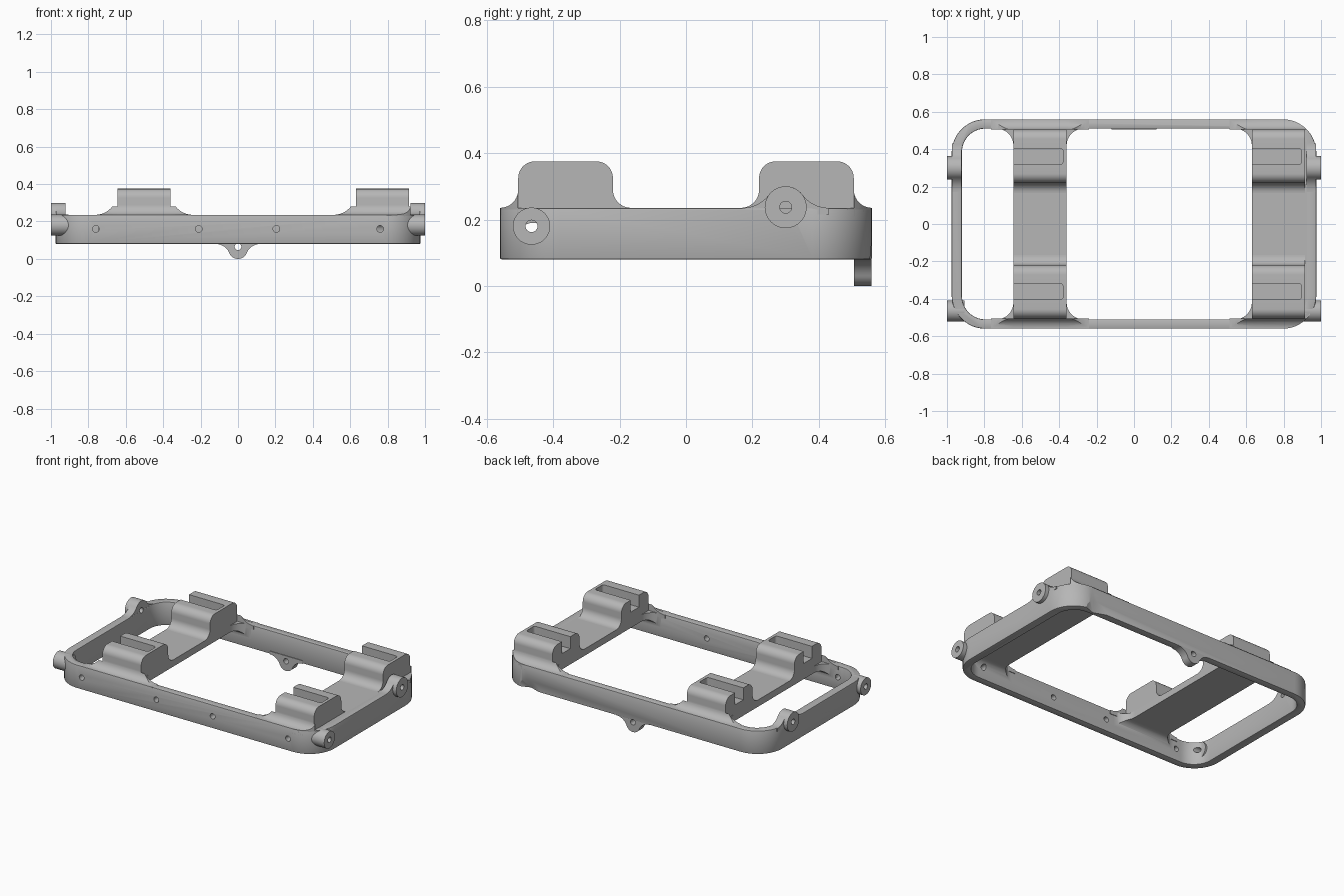
import bpy, bmesh
from math import radians, degrees, atan2, cos, sin, pi

if "Cube" in bpy.data.objects:
    bpy.data.objects.remove(bpy.data.objects["Cube"], do_unlink=True)

# single grey material
grey = bpy.data.materials.new("matte_grey")
grey.use_nodes = True
GREY = (0.47, 0.47, 0.47, 1)
grey.diffuse_color = GREY
bsdf = next(n for n in grey.node_tree.nodes if n.type == 'BSDF_PRINCIPLED')
bsdf.inputs["Base Color"].default_value = GREY
bsdf.inputs["Roughness"].default_value = 0.6

TOP, BOTTOM = 0.235, 0.08          # rim heights
OUT_X, OUT_Y = 0.975, 0.56         # outer half sizes
IN_X, IN_Y = 0.92, 0.51            # inner half sizes
BARS = {"right": (-0.645, -0.36), "left": (0.63, 0.915)}


def arc(cx, cy, r, a0, a1, n=10):
    angles = [radians(a0 + (a1 - a0) * i / n) for i in range(n + 1)]
    return [(cx + r * cos(a), cy + r * sin(a)) for a in angles]


def rounded(x0, x1, y0, y1, r, n=12):
    return (arc(x1 - r, y1 - r, r, 0, 90, n) + arc(x0 + r, y1 - r, r, 90, 180, n)
            + arc(x0 + r, y0 + r, r, 180, 270, n) + arc(x1 - r, y0 + r, r, 270, 360, n))


def prism(name, pts, axis, a, b):
    """Extrude a 2D profile along an axis between a and b."""
    place = {'x': lambda u, v, w: (w, u, v),
             'y': lambda u, v, w: (u, w, v),
             'z': lambda u, v, w: (u, v, w)}[axis]
    bm = bmesh.new()
    rings = [[bm.verts.new(place(u, v, w)) for u, v in pts] for w in (a, b)]
    n = len(pts)
    for ring in rings:
        bm.faces.new(ring)
    for i in range(n):
        j = (i + 1) % n
        bm.faces.new((rings[0][i], rings[0][j], rings[1][j], rings[1][i]))
    bmesh.ops.remove_doubles(bm, verts=bm.verts, dist=1e-5)
    bmesh.ops.recalc_face_normals(bm, faces=bm.faces)
    mesh = bpy.data.meshes.new(name)
    bm.to_mesh(mesh)
    bm.free()
    mesh.materials.append(grey)
    ob = bpy.data.objects.new(name, mesh)
    bpy.context.collection.objects.link(ob)
    return ob


def activate(ob):
    bpy.ops.object.select_all(action='DESELECT')
    ob.select_set(True)
    bpy.context.view_layer.objects.active = ob


def combine(ob, other, op='DIFFERENCE'):
    """Apply a boolean and discard the helper."""
    mod = ob.modifiers.new(op, 'BOOLEAN')
    mod.operation, mod.object, mod.solver = op, other, 'EXACT'
    activate(ob)
    bpy.ops.object.modifier_apply(modifier=mod.name)
    bpy.data.objects.remove(other, do_unlink=True)


def soften(ob, width):
    mod = ob.modifiers.new("edge", 'BEVEL')
    mod.width, mod.segments, mod.limit_method = width, 2, 'ANGLE'
    activate(ob)
    bpy.ops.object.modifier_apply(modifier=mod.name)


def drill(ob, u, v, axis, a, b, r=0.018):
    combine(ob, prism("drill", arc(u, v, r, 0, 360, 24)[:-1], axis, a, b))


def lug(c, base, height, r, spread, flip=1):
    """Round ear standing on a straight edge with concave flanks."""
    big = (spread ** 2 + height ** 2 - r ** 2) / (2 * (height + r))
    phi = degrees(atan2(height - big, spread))
    half = arc(-spread, big, big, -90, phi)
    pts = [(-spread, -0.02)] + half + arc(0, height, r, 180 + phi, -phi, 24)
    pts += [(-u, v) for u, v in reversed(half)] + [(spread, -0.02)]
    return [(c + u, base + flip * v) for u, v in pts]


def outer_prism(name, z0, z1):
    return prism(name, rounded(-OUT_X, OUT_X, -OUT_Y, OUT_Y, 0.18), 'z', z0, z1)


# rounded rectangular rim
rim = outer_prism("outer_rim", BOTTOM, TOP)
combine(rim, prism("opening", rounded(-IN_X, IN_X, -IN_Y, IN_Y, 0.125), 'z', 0, 0.5))
soften(rim, 0.005)

# flared recess low on the back wall
bpy.ops.mesh.primitive_cone_add(vertices=48, radius1=0, radius2=0.08, depth=0.04,
                                location=(0.77, 0.55, BOTTOM), rotation=(-pi / 2, 0, 0))
cone = bpy.context.object
cone.scale.x = 1.4
combine(rim, cone)

# cross decks with filleted undersides and rounded window corners
decks = []
for side, (x0, x1) in BARS.items():
    r, under = 0.05, TOP - 0.045
    half = [(0.525, TOP), (0.525, under - r)] + arc(IN_Y - r, under - r, r, 0, 90)
    pts = half + [(-u, v) for u, v in reversed(half)]
    deck = prism(side + "_deck", pts, 'x', x0 - 0.1, min(x1 + 0.1, 0.94))
    for a, b in ((-IN_X, BARS["right"][0]), (BARS["right"][1], BARS["left"][0])):
        combine(deck, prism("window", rounded(a, b, -IN_Y, IN_Y, 0.09), 'z', 0, 0.5))
    combine(deck, outer_prism("limit", 0, 0.5), 'INTERSECT')
    decks.append(deck)

# front wall screw holes
for x in (-0.76, -0.21, 0.205, 0.76):
    drill(rim, x, 0.16, 'y', -0.6, -0.42)
    for deck, (x0, x1) in zip(decks, BARS.values()):
        if x0 - 0.1 < x < x1 + 0.1:
            drill(deck, x, 0.16, 'y', -0.6, -0.42)


# slotted mounting blocks with flared feet
def block_profile(s):
    pts = ([(0.56, 0.2)] + arc(0.56, 0.29, 0.055, 270, 180)
           + arc(0.455, 0.325, 0.05, 0, 90) + arc(0.27, 0.325, 0.05, 90, 180)
           + arc(0.165, 0.29, 0.055, 360, 270) + [(0.165, 0.2)])
    return [(s * u, v) for u, v in pts]


for side, (x0, x1) in BARS.items():
    for end, s in (("front", -1), ("back", 1)):
        block = prism(f"{end}_{side}_block", block_profile(s), 'x', x0, x1)
        # side flare blending the block into the wall
        f = 0.12
        sweep = ([(x0 - f, 0.21)] + arc(x0 - f, TOP + f, f, 270, 360)
                 + arc(x1 + f, TOP + f, f, 180, 270) + [(x1 + f, 0.21)])
        flare = prism("flare", block_profile(s), 'x', x0 - f - 0.01, x1 + f + 0.01)
        combine(flare, prism("sweep", sweep, 'y', s * 0.506, s * 0.57), 'INTERSECT')
        combine(block, flare, 'UNION')
        combine(block, outer_prism("limit", 0, 0.5), 'INTERSECT')
        # slot open on one side
        y0, y1 = sorted((s * 0.318, s * 0.405))
        slot = rounded(x0 - 0.05, x1 - 0.02, y0, y1, 0.015, 4)
        combine(block, prism("slot", slot, 'z', 0.295, 0.4))

# side pivots: front bosses, raised back bosses with a humped wall
for side, s in (("left", 1), ("right", -1)):
    front = prism(f"front_{side}_boss", arc(-0.465, 0.18, 0.056, 0, 360, 40)[:-1],
                  'x', s * 0.905, s * 1.0)
    back = prism(f"back_{side}_boss", arc(0.3, 0.237, 0.063, 0, 360, 40)[:-1],
                 'x', s * 0.925, s * 1.0)
    hump = prism(f"{side}_wall_hump", lug(0.3, TOP, 0.002, 0.063, 0.13),
                 'x', s * 0.922, s * 0.974)
    for ob in (front, rim, decks[0] if s < 0 else decks[1]):
        drill(ob, -0.465, 0.18, 'x', s * 0.85, s * 1.05)
    for ob in (back, hump, rim):
        drill(ob, 0.3, 0.237, 'x', s * 0.916, s * 1.05)

# hanging tab under the back wall
tab = prism("back_tab", lug(0, BOTTOM, 0.03, 0.05, 0.12, -1), 'y', 0.506, 0.559)
drill(tab, 0, 0.065, 'y', 0.45, 0.6)
drill(rim, 0, 0.065, 'y', 0.45, 0.6)

# smooth curved surfaces, crisp edges
for ob in bpy.context.scene.objects:
    if ob.type == 'MESH' and grey.name in ob.data.materials:
        activate(ob)
        bpy.ops.object.shade_smooth_by_angle(angle=radians(30))
